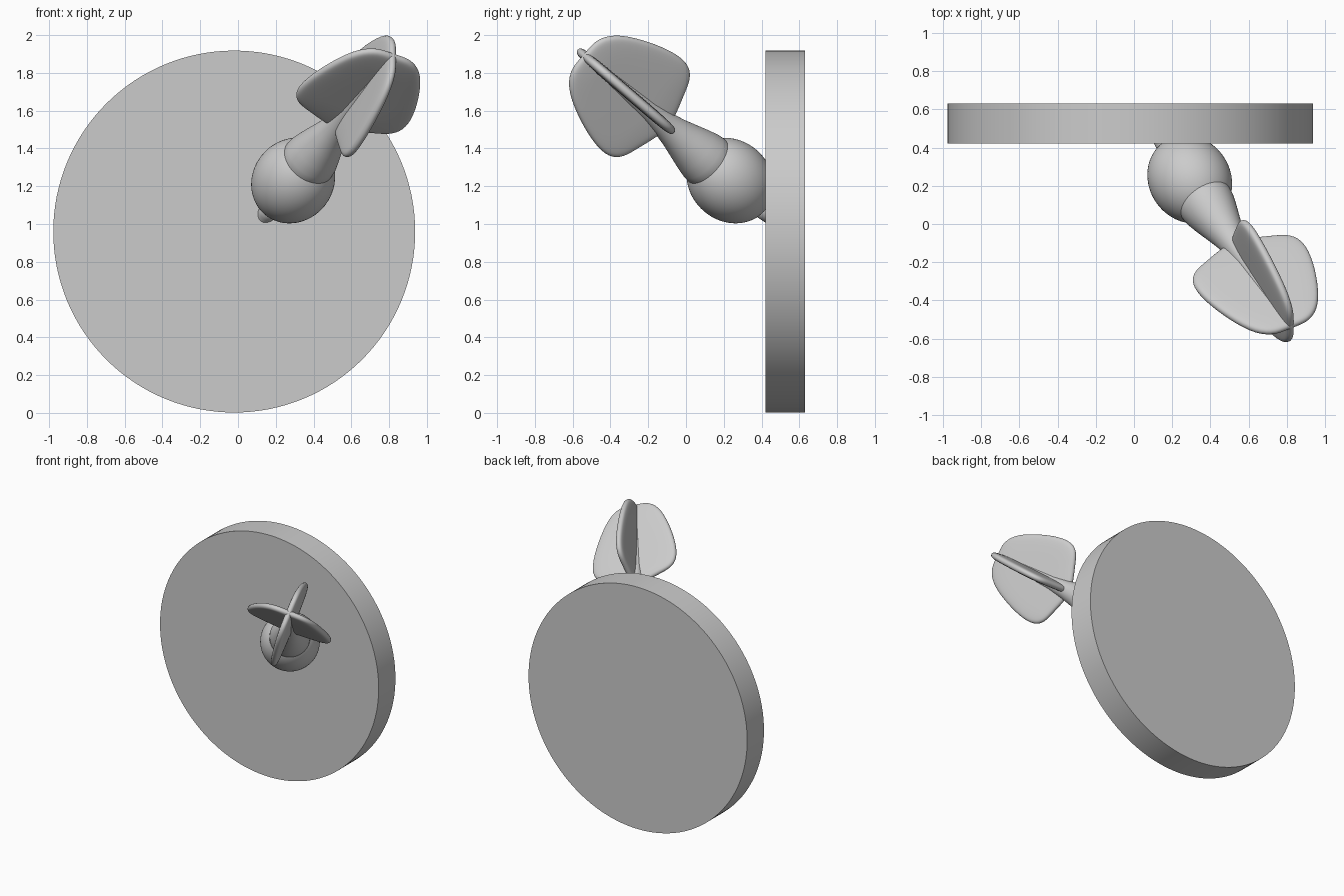
import bpy, bmesh, math
from mathutils import Vector, Matrix

if "Cube" in bpy.data.objects:
    bpy.data.objects.remove(bpy.data.objects["Cube"])

# Dart frame: local z runs from point to tail, local x and y along the fins
d = Vector((0.463, -0.673, 0.577)).normalized()
ey = Vector((0, -d.z * d.y / abs(d.y) * abs(d.y) / abs(d.y), 0))
ey = Vector((0, d.z, -d.y)).normalized()
ex = ey.cross(d)
DART = Matrix.Translation((0.292, 0.234, 1.23)) @ Matrix((ex, ey, d)).transposed().to_4x4()


def add_object(name, bm, matrix):
    bmesh.ops.recalc_face_normals(bm, faces=bm.faces)
    for f in bm.faces:
        f.smooth = True
    me = bpy.data.meshes.new(name)
    bm.to_mesh(me)
    bm.free()
    ob = bpy.data.objects.new(name, me)
    bpy.context.collection.objects.link(ob)
    ob.matrix_world = matrix
    return ob


def bridge(bm, a, b):
    n = len(a)
    for i in range(n):
        j = (i + 1) % n
        bm.faces.new((a[i], a[j], b[j], b[i]))


def lathe(name, profile, sides=64):
    bm = bmesh.new()
    rings = [[bm.verts.new((r * math.cos(2 * math.pi * i / sides),
                            r * math.sin(2 * math.pi * i / sides), t))
              for i in range(sides)] for t, r in profile]
    for a, b in zip(rings, rings[1:]):
        bridge(bm, a, b)
    bm.faces.new(rings[0])
    bm.faces.new(rings[-1])
    return add_object(name, bm, DART)


def fin_pair(name, turn):
    # half outline (along the axis, outwards), mirrored to the other side
    half = [(0.49, 0.05), (0.545, 0.19), (0.575, 0.28), (0.64, 0.328), (0.75, 0.325),
            (0.9, 0.284), (1.08, 0.207), (1.155, 0.115), (1.155, 0.03)]
    outline = half + [(t, -r) for t, r in reversed(half)]
    bm = bmesh.new()
    rings = []
    for s, h in ((0.6, -0.03), (0.9, -0.026), (0.975, -0.018), (1, 0),
                 (0.975, 0.018), (0.9, 0.026), (0.6, 0.03)):
        rings.append([bm.verts.new((r * s, h, 0.82 + (t - 0.82) * s)) for t, r in outline])
    for a, b in zip(rings, rings[1:]):
        bridge(bm, a, b)
    # caps closed with strips between mirrored points
    n = len(outline)
    for ring in (rings[0], rings[-1]):
        for i in range(len(half) - 1):
            bm.faces.new((ring[i], ring[i + 1], ring[n - 2 - i], ring[n - 1 - i]))
    ob = add_object(name, bm, DART @ Matrix.Rotation(turn, 4, 'Z'))
    ob.modifiers.new("smooth", 'SUBSURF').levels = 2
    ob.modifiers["smooth"].render_levels = 2


# Round board
bpy.ops.mesh.primitive_cylinder_add(vertices=128, radius=0.958, depth=0.21,
                                    location=(-0.02, 0.526, 0.96),
                                    rotation=(math.pi / 2, 0, 0))
bpy.context.object.name = "board"
bpy.ops.object.shade_smooth_by_angle()

# Barrel
N = 32
lathe("barrel", [(-0.25 * math.cos(math.pi * i / N), max(0.001, 0.214 * math.sin(math.pi * i / N)))
                 for i in range(N + 1)])

# Point going into the board
lathe("point", [(-0.5, 0.02), (-0.4, 0.038), (-0.3, 0.05), (-0.2, 0.06)])

# Flared shaft
lathe("shaft", [(0.12, 0.12), (0.155, 0.142), (0.18, 0.147), (0.22, 0.144), (0.28, 0.13),
                (0.36, 0.108), (0.44, 0.086), (0.52, 0.07), (0.65, 0.055), (0.9, 0.044),
                (1.1, 0.036), (1.14, 0.025), (1.155, 0.002)])

# Crossed flights
fin_pair("flight_a", 0)
fin_pair("flight_b", math.pi / 2)
